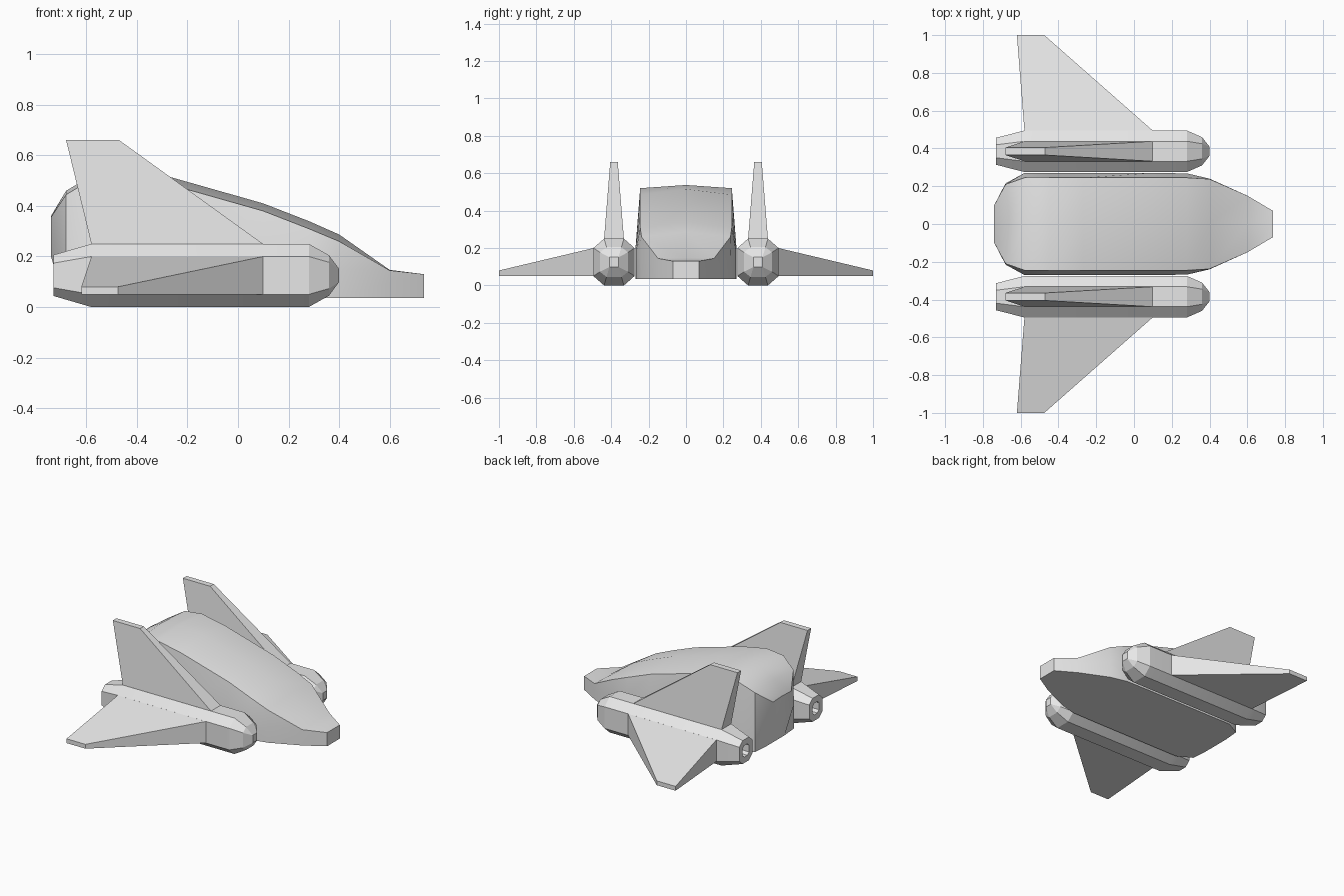
import bpy, bmesh, math

cube = bpy.data.objects.get("Cube")
if cube:
    bpy.data.objects.remove(cube, do_unlink=True)

grey = bpy.data.materials.new("hull_grey")
grey.use_nodes = True
grey.diffuse_color = (0.8, 0.8, 0.8, 1)
grey.node_tree.nodes["Principled BSDF"].inputs["Base Color"].default_value = (0.8, 0.8, 0.8, 1)


def loft(name, rings, angle=20):
    """Skin a list of closed rings and cap both ends."""
    bm = bmesh.new()
    loops = [[bm.verts.new(p) for p in ring] for ring in rings]
    for a, b in zip(loops, loops[1:]):
        for i in range(len(a)):
            j = (i + 1) % len(a)
            bm.faces.new((a[i], a[j], b[j], b[i]))
    bm.faces.new(loops[0])
    bm.faces.new(loops[-1])
    bmesh.ops.remove_doubles(bm, verts=bm.verts, dist=0.0005)
    bmesh.ops.recalc_face_normals(bm, faces=bm.faces)
    mesh = bpy.data.meshes.new(name)
    bm.to_mesh(mesh)
    bm.free()
    mesh.materials.append(grey)
    obj = bpy.data.objects.new(name, mesh)
    bpy.context.collection.objects.link(obj)
    bpy.ops.object.select_all(action='DESELECT')
    obj.select_set(True)
    bpy.context.view_layer.objects.active = obj
    bpy.ops.object.shade_smooth_by_angle(angle=math.radians(angle))
    return obj


# Fuselage: x, ridge z, shoulder y, shoulder z, hip y, hip z
BOTTOM = 0.035
stations = [
    (-0.74, 0.36, 0.10, 0.355, 0.10, 0.20),
    (-0.68, 0.46, 0.21, 0.445, 0.215, 0.20),
    (-0.58, 0.52, 0.245, 0.505, 0.27, 0.20),
    (-0.45, 0.537, 0.245, 0.52, 0.27, 0.20),
    (-0.27, 0.515, 0.245, 0.485, 0.27, 0.20),
    (0.10, 0.41, 0.245, 0.38, 0.27, 0.20),
    (0.28, 0.34, 0.245, 0.31, 0.268, 0.18),
    (0.40, 0.287, 0.238, 0.26, 0.24, 0.15),
    (0.60, 0.147, 0.15, 0.145, 0.15, 0.10),
    (0.735, 0.13, 0.07, 0.13, 0.07, 0.08),
]


def body_ring(x, ridge, sy, sz, hy, hz):
    keel_x = max(x, -0.69)
    half = [(x, sy, sz), (x, hy, hz), (keel_x, hy, BOTTOM)]
    return [(x, 0, ridge)] + half + [(px, -y, z) for px, y, z in reversed(half)]


loft("fuselage", [body_ring(*s) for s in stations], angle=35)

# Nacelle rings: x, half width, half height, flat half width, flat half height
AXIS_Y, AXIS_Z = 0.385, 0.125
FULL = (0.11, 0.125, 0.053, 0.075)


def scaled(x, k):
    return (x, *(v * k for v in FULL))


nacelle = [
    scaled(-0.62, 0.32),  # nozzle floor
    scaled(-0.73, 0.32),  # nozzle lip
    scaled(-0.73, 0.65),
    scaled(-0.58, 1),
    scaled(0.28, 1),
    (0.36, 0.075, 0.08, 0.04, 0.052),
    (0.40, 0.024, 0.026, 0.024, 0.026),
]


def octagon(side, x, w, h, fw, fh):
    pts = [(fw, h), (w, fh), (w, -fh), (fw, -h),
           (-fw, -h), (-w, -fh), (-w, fh), (-fw, h)]
    return [(x, side * (AXIS_Y + y), AXIS_Z + z) for y, z in pts]


def wing_section(y, x0, x1, z0, z1):
    return [(x0, y, z0), (x1, y, z0), (x1, y, z1), (x0, y, z1)]


def fin_section(y, half, x0, x1, z):
    return [(x0, y - half, z), (x1, y - half, z), (x1, y + half, z), (x0, y + half, z)]


# Engines, wings and fins on both sides
for label, side in (("front", -1), ("back", 1)):
    loft(label + "_nacelle", [octagon(side, *r) for r in nacelle])
    loft(label + "_wing", [
        wing_section(side * 0.494, -0.58, 0.10, 0.05, 0.20),
        wing_section(side * 1.0, -0.62, -0.475, 0.05, 0.08)])
    loft(label + "_fin", [
        fin_section(side * AXIS_Y, 0.053, -0.58, 0.10, 0.249),
        fin_section(side * AXIS_Y, 0.02, -0.68, -0.47, 0.66)])
